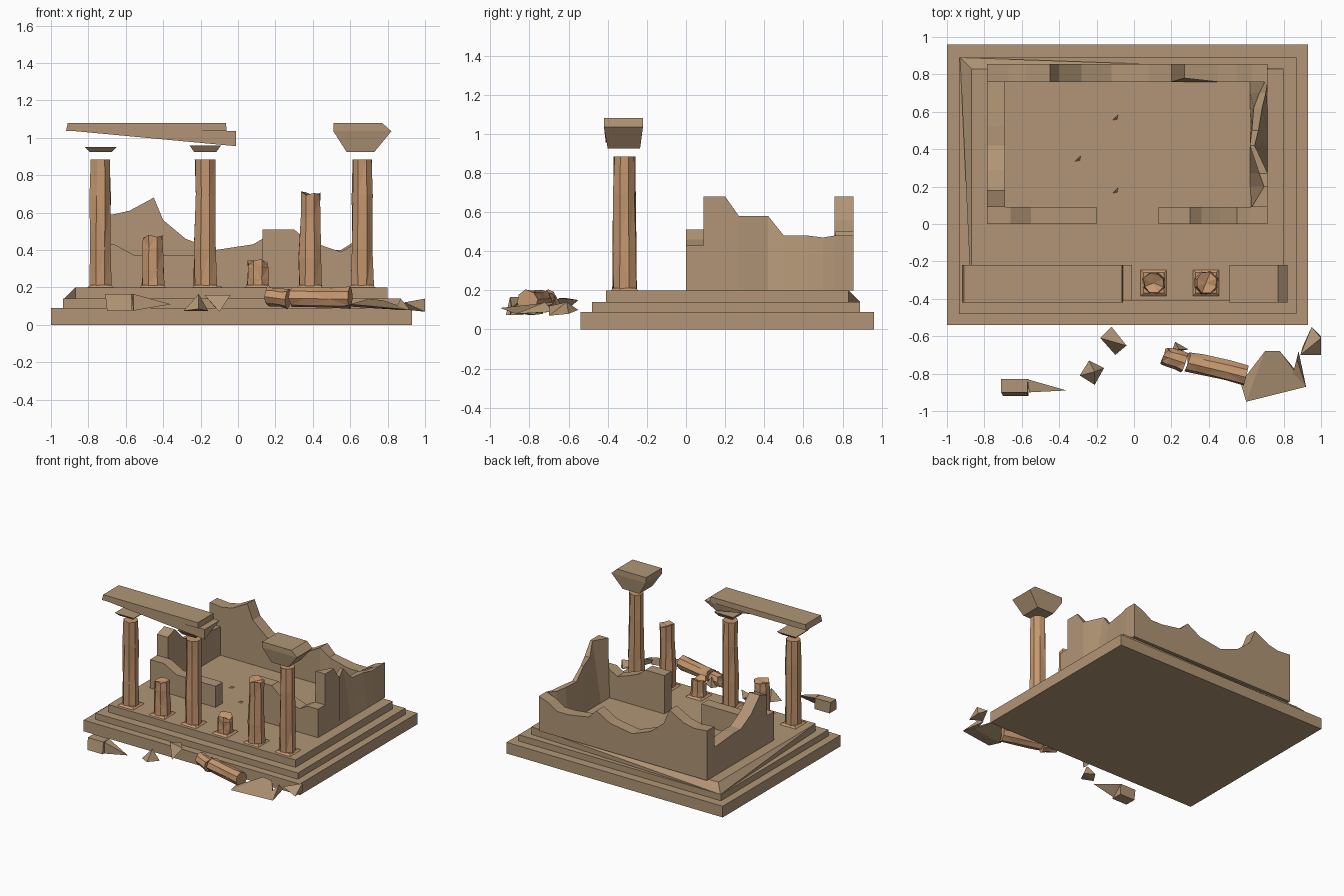
import bpy, bmesh, math, random
from mathutils import Vector, Matrix

random.seed(7)

def material(name, rgb):
    m = bpy.data.materials.new(name)
    m.diffuse_color = (*rgb, 1)
    return m

STONE = material("stone", (0.44, 0.30, 0.18))
SHAFT = material("column_stone", (0.56, 0.31, 0.16))

def finish(name, bm, mat=STONE):
    bmesh.ops.recalc_face_normals(bm, faces=bm.faces)
    me = bpy.data.meshes.new(name)
    bm.to_mesh(me)
    bm.free()
    me.materials.append(mat)
    ob = bpy.data.objects.new(name, me)
    bpy.context.collection.objects.link(ob)
    return ob

def hull(name, pts, mat=STONE):
    bm = bmesh.new()
    vs = [bm.verts.new(p) for p in pts]
    res = bmesh.ops.convex_hull(bm, input=vs)
    junk = {g for g in res["geom_interior"] + res["geom_unused"] if isinstance(g, bmesh.types.BMVert)}
    bmesh.ops.delete(bm, geom=list(junk), context='VERTS')
    bmesh.ops.dissolve_limit(bm, angle_limit=0.02, verts=bm.verts, edges=bm.edges)
    return finish(name, bm, mat)

def rect(x0, x1, y0, y1, z):
    return [(x, y, z) for x in (x0, x1) for y in (y0, y1)]

def box(name, x0, x1, y0, y1, z0, z1):
    return hull(name, rect(x0, x1, y0, y1, z0) + rect(x0, x1, y0, y1, z1))

def wall(name, axis, a0, a1, profile):
    """Broken wall along an axis; profile = (position, height, inset low side, inset high side)."""
    bm = bmesh.new()
    rings = []
    for s, h, lo, hi in profile:
        ring = []
        for a, z in ((a0, 0.2), (a1, 0.2), (a1 - hi, h), (a0 + lo, h)):
            ring.append(bm.verts.new((s, a, z) if axis == 'x' else (a, s, z)))
        rings.append(ring)
    for p, q in zip(rings, rings[1:]):
        for i in range(4):
            j = (i + 1) % 4
            bm.faces.new((p[i], p[j], q[j], q[i]))
    bm.faces.new(rings[0])
    bm.faces.new(rings[-1])
    return finish(name, bm)

def shaft(name, base, tip, r0, r1, broken, sides=8):
    """Chipped octagonal column shaft from base to tip."""
    base, tip = Vector(base), Vector(tip)
    axis = tip - base
    rot = Vector((0, 0, 1)).rotation_difference(axis).to_matrix()
    bm = bmesh.new()
    rings = []
    for t in (0, 0.3, 0.72, 1):
        ring = []
        for i in range(sides):
            a = math.tau * (i + 0.5) / sides
            r = (r0 + (r1 - r0) * t) * random.uniform(0.88, 1.06)
            z = axis.length * t
            if t == 1:
                z -= random.uniform(0, broken)
            ring.append(bm.verts.new(base + rot @ Vector((r * math.cos(a), r * math.sin(a), z))))
        rings.append(ring)
    for p, q in zip(rings, rings[1:]):
        for i in range(sides):
            j = (i + 1) % sides
            bm.faces.new((p[i], p[j], q[j], q[i]))
    bm.faces.new(rings[0])
    centre = bm.verts.new(base + rot @ Vector((0, 0, axis.length - broken)))
    for i in range(sides):
        bm.faces.new((rings[-1][i], rings[-1][(i + 1) % sides], centre))
    bmesh.ops.triangulate(bm, faces=bm.faces)
    return finish(name, bm, SHAFT)

# Stepped platform, top step with a displaced back-left corner
box("step_low", -1, 0.93, -0.54, 0.96, 0, 0.09)
box("step_mid", -0.935, 0.87, -0.48, 0.89, 0.09, 0.14)
hull("step_top", [(-0.87, -0.41, 0.14), (0.8, -0.41, 0.14), (0.8, 0.83, 0.14), (-0.93, 0.89, 0.14)]
     + rect(-0.87, 0.8, -0.41, 0.83, 0.2))

# Broken chamber walls
wall("back_wall", 'x', 0.76, 0.855, [
    (-0.785, 0.60, 0, 0), (-0.67, 0.59, 0, 0), (-0.58, 0.61, 0, 0), (-0.45, 0.68, 0, 0),
    (-0.40, 0.56, 0, 0), (-0.28, 0.46, 0, 0), (-0.12, 0.40, 0, 0), (0.08, 0.43, 0, 0),
    (0.2, 0.50, 0, 0), (0.27, 0.43, 0.02, 0), (0.45, 0.40, 0, 0), (0.55, 0.40, 0, 0),
    (0.63, 0.45, 0, 0), (0.715, 0.48, 0, 0)])
wall("left_wall", 'y', -0.785, -0.69, [
    (0.09, 0.60, 0, 0), (0.18, 0.63, 0, 0), (0.29, 0.52, 0, 0), (0.42, 0.45, 0, 0),
    (0.52, 0.45, 0, 0), (0.76, 0.43, 0, 0)])
wall("right_wall", 'y', 0.62, 0.715, [
    (0.09, 0.68, 0.01, 0), (0.20, 0.68, 0.075, 0), (0.27, 0.58, 0.05, 0), (0.42, 0.58, 0, 0.07),
    (0.50, 0.48, 0.01, 0.05), (0.62, 0.48, 0.02, 0.03), (0.70, 0.47, 0.05, 0.01), (0.76, 0.48, 0.08, 0)])
wall("front_wall_left", 'x', 0, 0.09, [
    (-0.785, 0.43, 0, 0), (-0.66, 0.43, 0, 0), (-0.55, 0.37, 0, 0), (-0.2, 0.37, 0, 0)])
wall("front_wall_right", 'x', 0, 0.09, [
    (0.13, 0.51, 0, 0), (0.30, 0.51, 0, 0), (0.36, 0.46, 0, 0), (0.46, 0.42, 0, 0),
    (0.55, 0.39, 0, 0), (0.62, 0.43, 0, 0), (0.715, 0.43, 0, 0)])

# Front row of columns on thin plinths
CY = -0.315
for i, top in enumerate((0.885, 0.49, 0.885, 0.35, 0.72, 0.885)):
    x = -0.735 + 0.28 * i
    hull(f"plinth_{i}", rect(x - 0.07, x + 0.07, CY - 0.07, CY + 0.07, 0.2)
         + rect(x - 0.055, x + 0.055, CY - 0.055, CY + 0.055, 0.213), SHAFT)
    whole = top > 0.8
    shaft(f"column_{i}", (x, CY, 0.205), (x, CY, top), 0.066, 0.058, 0 if whole else 0.03)

# Capitals under the surviving beam
for i, (x, zt) in enumerate(((-0.735, 0.95), (-0.175, 0.96))):
    hull(f"capital_{i}", rect(x - 0.06, x + 0.06, CY - 0.06, CY + 0.06, 0.925)
         + rect(x - 0.085, x + 0.085, CY - 0.085, CY + 0.085, zt))

# Beam with its sagging lower shard, and the lone end block
hull("beam", rect(-0.92, -0.06, -0.42, -0.22, 1.035) + rect(-0.91, -0.065, -0.42, -0.22, 1.08))
hull("beam_shard", [(-0.92, -0.42, 1.04), (-0.92, -0.40, 1.04)] + rect(-0.08, -0.01, -0.41, -0.22, 1.036)
     + [(-0.01, -0.41, 0.955), (-0.26, -0.37, 1.0), (-0.1, -0.24, 0.97)])
hull("end_block", rect(0.51, 0.77, -0.42, -0.22, 1.08) + rect(0.51, 0.82, -0.42, -0.22, 1.035)
     + rect(0.58, 0.73, -0.40, -0.235, 0.925))

# Fallen column pieces
shaft("fallen_column", (0.60, -0.81, 0.145), (0.27, -0.73, 0.15), 0.058, 0.055, 0.03)
shaft("fallen_drum", (0.27, -0.74, 0.14), (0.15, -0.70, 0.155), 0.055, 0.05, 0.02)

# Scattered rubble in front of the steps
hull("rubble_slab", [(0.57, -0.85, 0.10), (0.60, -0.95, 0.11), (0.92, -0.87, 0.08), (0.70, -0.68, 0.14),
                     (0.78, -0.68, 0.13), (0.87, -0.79, 0.08), (0.70, -0.83, 0.09)])
hull("rubble_corner", [(0.95, -0.55, 0.10), (1.0, -0.61, 0.14), (1.0, -0.70, 0.07), (0.89, -0.70, 0.12),
                       (0.90, -0.66, 0.08), (1.0, -0.60, 0.08)])
hull("rubble_edge", [(0.88, -0.68, 0.09), (0.92, -0.87, 0.08), (0.84, -0.84, 0.08), (0.87, -0.72, 0.14)])
hull("rubble_block", rect(-0.70, -0.565, -0.92, -0.83, 0.075) + rect(-0.71, -0.57, -0.90, -0.83, 0.165))
hull("rubble_spike", [(-0.57, -0.83, 0.165), (-0.56, -0.90, 0.165), (-0.56, -0.90, 0.075), (-0.36, -0.89, 0.11)])
hull("rubble_wedge_a", [(-0.29, -0.81, 0.075), (-0.24, -0.73, 0.08), (-0.16, -0.77, 0.075),
                        (-0.21, -0.86, 0.085), (-0.21, -0.79, 0.165)])
hull("rubble_wedge_b", [(-0.18, -0.61, 0.16), (-0.12, -0.55, 0.15), (-0.04, -0.65, 0.16),
                        (-0.10, -0.70, 0.07), (-0.12, -0.62, 0.09)])
hull("rubble_chip", [(0.2, -0.69, 0.10), (0.22, -0.63, 0.11), (0.29, -0.67, 0.11), (0.24, -0.67, 0.18)])

# Tiny floor chips
for i, (x, y) in enumerate(((-0.1, 0.57), (-0.3, 0.35), (-0.1, 0.18))):
    hull(f"floor_chip_{i}", [(x - 0.015, y - 0.015, 0.2), (x + 0.015, y + 0.015, 0.2),
                             (x + 0.01, y - 0.01, 0.2), (x, y, 0.21)])
